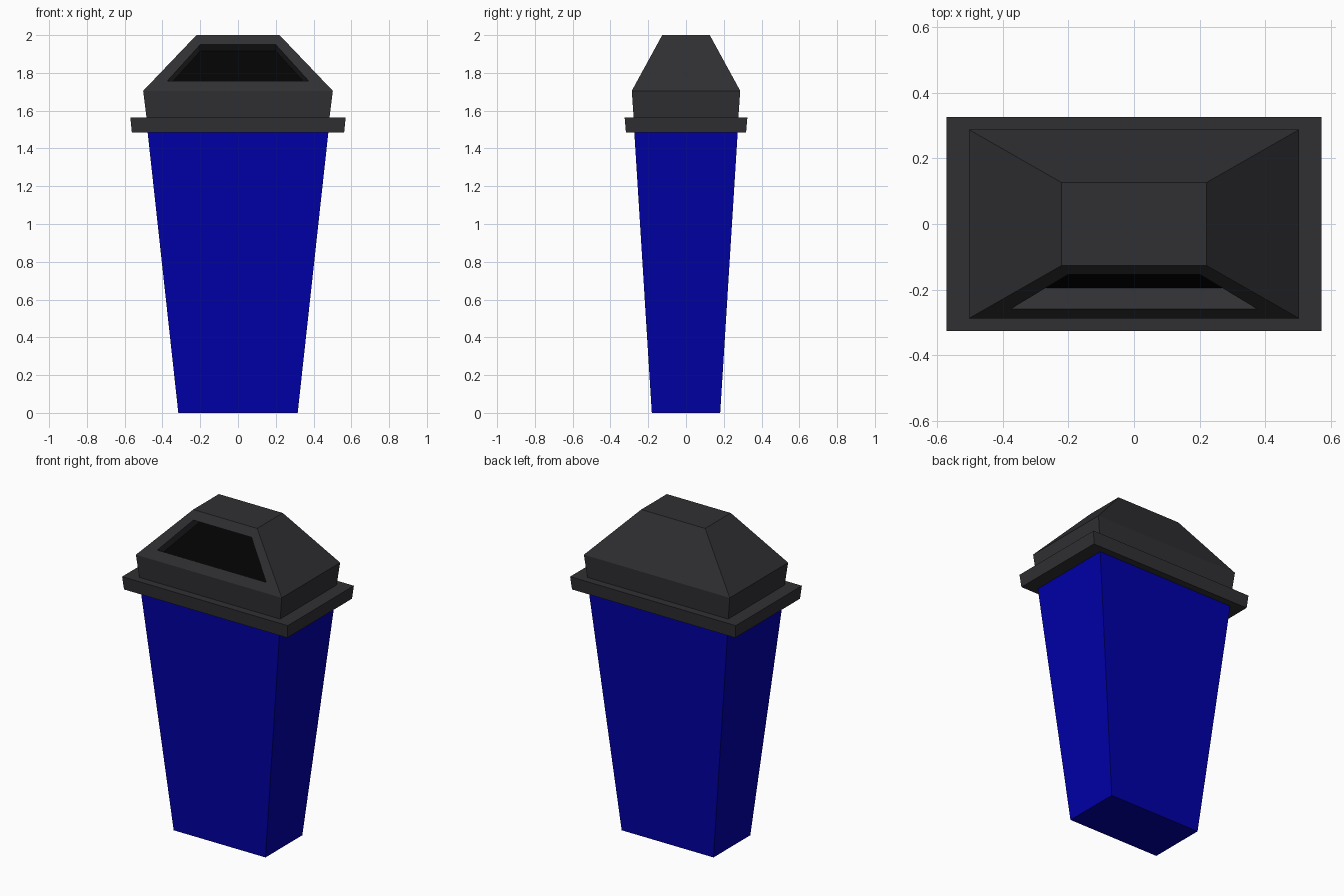
import bpy, bmesh
from mathutils import Vector

if "Cube" in bpy.data.objects:
    bpy.data.objects.remove(bpy.data.objects["Cube"])


def material(name, rgb):
    m = bpy.data.materials.new(name)
    m.diffuse_color = (*rgb, 1)
    m.use_nodes = True
    m.node_tree.nodes["Principled BSDF"].inputs["Base Color"].default_value = m.diffuse_color
    return m


blue = material("blue plastic", (0.0, 0.0, 0.40))
charcoal = material("charcoal plastic", (0.03, 0.03, 0.034))
black = material("black interior", (0.001, 0.001, 0.001))


def bridge(bm, a, b):
    """Join two four-vertex loops with quads."""
    return [bm.faces.new((a[i], a[(i + 1) % 4], b[(i + 1) % 4], b[i])) for i in range(4)]


def loft(sections):
    """Capped stack of centred rectangles given as (z, half x, half y)."""
    bm = bmesh.new()
    loops = [[bm.verts.new((sx * x, sy * y, z)) for sx, sy in ((-1, -1), (1, -1), (1, 1), (-1, 1))]
             for z, x, y in sections]
    bm.faces.new(loops[0][::-1])
    sides = [bridge(bm, a, b) for a, b in zip(loops, loops[1:])]
    bm.faces.new(loops[-1])
    return bm, sides


def finish(name, bm, *mats):
    bmesh.ops.recalc_face_normals(bm, faces=bm.faces[:])
    me = bpy.data.meshes.new(name)
    bm.to_mesh(me)
    bm.free()
    for m in mats:
        me.materials.append(m)
    ob = bpy.data.objects.new(name, me)
    bpy.context.collection.objects.link(ob)
    return ob


# Tapered bin body
bm, _ = loft([(0, 0.316, 0.181), (1.49, 0.479, 0.274)])
finish("bin_body", bm, blue)

# Overhanging lid rim
bm, _ = loft([(1.485, 0.562, 0.318), (1.565, 0.57, 0.325)])
finish("lid_rim", bm, charcoal)

# Collar and sloped hood
bm, sides = loft([(1.56, 0.484, 0.277), (1.705, 0.502, 0.287), (2.0, 0.22, 0.126)])

# Recessed opening in the sloped front of the hood
front = sides[1][0]
front.normal_update()
outer, normal = list(front.verts), front.normal.copy()
bm.faces.remove(front)


def slope_y(z):
    return -0.287 + (z - 1.705) / 0.295 * 0.161


edge = [Vector((x, slope_y(z), z)) for x, z in
        ((-0.375, 1.757), (0.375, 1.757), (0.20, 1.95), (-0.20, 1.95))]
mouth = [bm.verts.new(p) for p in edge]
inner = [bm.verts.new(p - normal * 0.072) for p in edge]
bridge(bm, outer, mouth)
bridge(bm, mouth, inner)
back = bm.faces.new(inner)
back.material_index = 1
finish("lid_hood", bm, charcoal, black)
